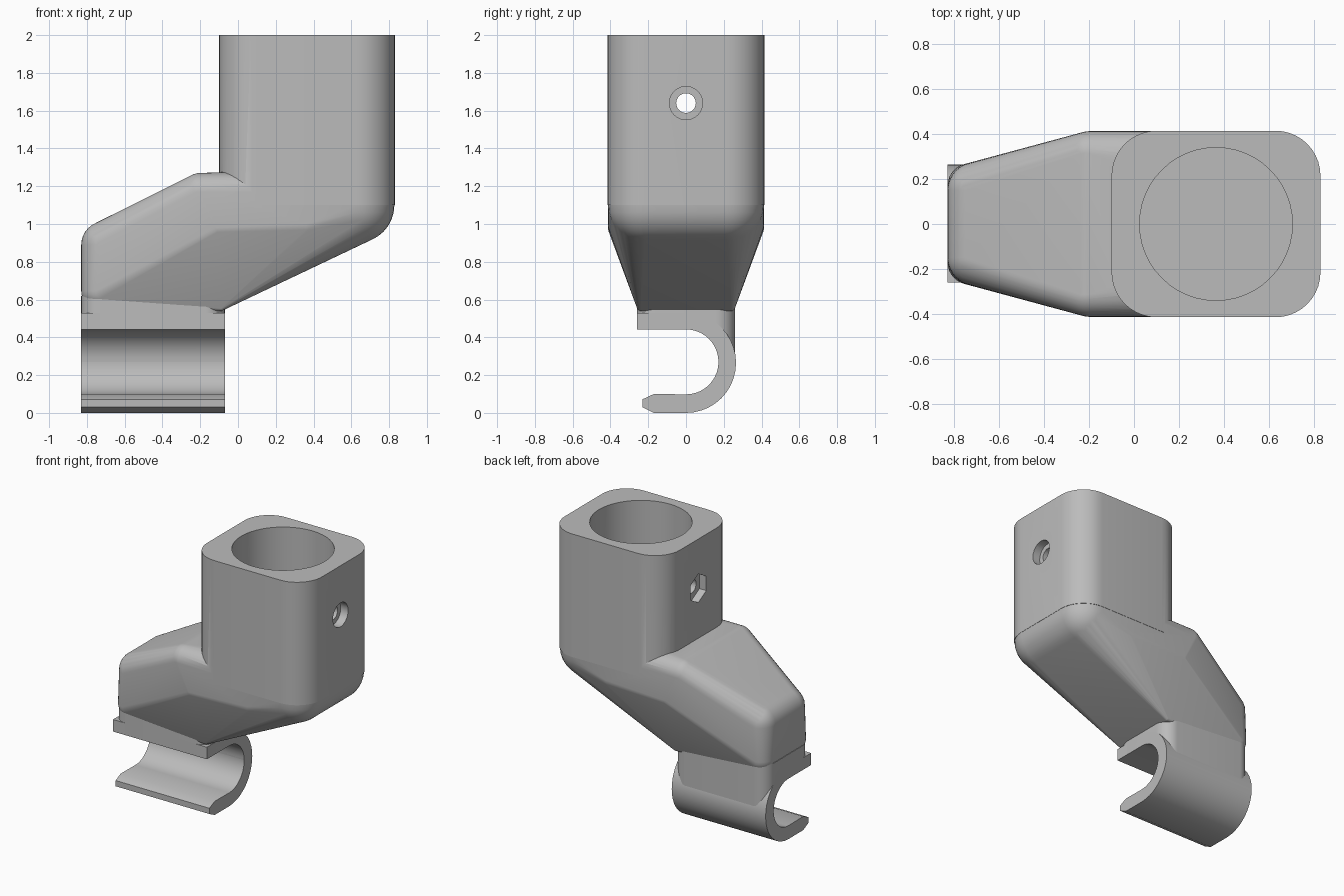
import bpy, bmesh, math
from mathutils import Matrix, Vector

old = bpy.data.objects.get("Cube")
if old:
    bpy.data.objects.remove(old, do_unlink=True)

grey = bpy.data.materials.new("plain grey")
grey.use_nodes = True
grey.diffuse_color = (0.5, 0.5, 0.5, 1)
grey.node_tree.nodes["Principled BSDF"].inputs["Base Color"].default_value = (0.5, 0.5, 0.5, 1)


def finish(name, bm):
    bmesh.ops.recalc_face_normals(bm, faces=bm.faces)
    mesh = bpy.data.meshes.new(name)
    bm.to_mesh(mesh)
    bm.free()
    mesh.materials.append(grey)
    obj = bpy.data.objects.new(name, mesh)
    bpy.context.scene.collection.objects.link(obj)
    return obj


def prism(name, points, depth):
    """Extrude a closed loop of 3D points along a vector."""
    bm = bmesh.new()
    face = bm.faces.new([bm.verts.new(p) for p in points])
    new = bmesh.ops.extrude_face_region(bm, geom=[face])["geom"]
    verts = [v for v in new if isinstance(v, bmesh.types.BMVert)]
    bmesh.ops.translate(bm, verts=verts, vec=Vector(depth))
    return finish(name, bm)


def arc(cx, cy, r, start, end, steps):
    angles = [math.radians(start + (end - start) * i / steps) for i in range(steps + 1)]
    return [(cx + r * math.cos(a), cy + r * math.sin(a)) for a in angles]


def rounded_block(name, x0, x1, half_y, r, z0, z1):
    loop = []
    corners = ((x1 - r, half_y - r), (x0 + r, half_y - r),
               (x0 + r, r - half_y), (x1 - r, r - half_y))
    for i, (cx, cy) in enumerate(corners):
        loop += arc(cx, cy, r, i * 90, i * 90 + 90, 10)
    return prism(name, [(x, y, z0) for x, y in loop], (0, 0, z1 - z0))


def round_cutter(name, r, x0, x1, z, sides):
    """Cutter along x, with one corner pointing up."""
    loop = arc(0, z, r, 90, 450, sides)[:-1]
    return prism(name, [(x0, y, h) for y, h in loop], (x1 - x0, 0, 0))


def boolean(target, tool, operation):
    mod = target.modifiers.new(operation.lower(), "BOOLEAN")
    mod.operation, mod.object, mod.solver = operation, tool, "EXACT"
    bpy.context.view_layer.objects.active = target
    bpy.ops.object.modifier_apply(modifier=mod.name)
    bpy.data.objects.remove(tool, do_unlink=True)


# Offset arm: hull around rounded corners, mirrored in y
corners = [
    (-0.705, 0.15, 0.89, 0.125),   # outer top
    (-0.73, 0.17, 0.645, 0.10),    # outer bottom
    (-0.09, 0.24, 0.56, 0.02),     # inner bottom
    (-0.20, 0.313, 1.17, 0.10),    # shoulder
    (0.10, 0.313, 1.17, 0.10),
    (-0.11, 0.353, 0.98, 0.06),    # widest crease
    (0.36, 0.333, 1.00, 0.08),
    (0.628, 0.213, 1.10, 0.20),    # socket base
]
bm = bmesh.new()
for x, y, z, r in corners:
    for side in (-1, 1):
        bmesh.ops.create_uvsphere(bm, u_segments=32, v_segments=16, radius=r,
                                  matrix=Matrix.Translation((x, y * side, z)))
hull = bmesh.ops.convex_hull(bm, input=bm.verts)
loose = {g for g in hull["geom_interior"] + hull["geom_unused"]
         if isinstance(g, bmesh.types.BMVert)}
bmesh.ops.delete(bm, geom=list(loose), context="VERTS")
keep = {g for g in hull["geom"] if isinstance(g, bmesh.types.BMFace)}
bmesh.ops.delete(bm, geom=[f for f in bm.faces if f not in keep], context="FACES")
bmesh.ops.dissolve_limit(bm, angle_limit=0.01, verts=bm.verts, edges=bm.edges)
body = finish("socket_and_arm", bm)

# Square socket with a round bore
tower = rounded_block("socket", -0.10, 0.83, 0.415, 0.2, 1.1, 2.0)
boolean(body, tower, "UNION")
bore = prism("bore_cutter", [(x, y, 1.15) for x, y in arc(0.365, 0, 0.34, 0, 360, 48)[:-1]],
             (0, 0, 1))
boolean(body, bore, "DIFFERENCE")

# Cross bolt: through hole, round head recess, hexagonal nut recess
for cutter in (round_cutter("bolt_cutter", 0.052, -0.3, 1.0, 1.64, 24),
               round_cutter("head_cutter", 0.088, 0.77, 1.0, 1.64, 24),
               round_cutter("nut_cutter", 0.105, -0.3, -0.045, 1.64, 6)):
    boolean(body, cutter, "DIFFERENCE")

# Neck block between arm and clip, hollowed by the clip opening
neck = rounded_block("neck", -0.83, -0.07, 0.26, 0.1, 0.27, 0.62)
opening = arc(0, 0.27, 0.172, 90, -90, 20) + [(-0.6, 0.098), (-0.6, 0.442)]
boolean(neck, prism("opening_cutter", [(-1, y, z) for y, z in opening], (1.2, 0, 0)),
        "DIFFERENCE")

# C-shaped clip with a chamfered lip
profile = (arc(0, 0.265, 0.265, 90, -90, 20)
           + [(-0.17, 0), (-0.23, 0.03), (-0.23, 0.072), (-0.17, 0.1)]
           + arc(0, 0.27, 0.172, -90, 90, 20)
           + [(-0.26, 0.442), (-0.26, 0.53)])
clip = prism("clip", [(-0.83, y, z) for y, z in profile], (0.76, 0, 0))

# Smooth curves, sharp edges
for obj in (body, neck, clip):
    bpy.ops.object.select_all(action="DESELECT")
    obj.select_set(True)
    bpy.context.view_layer.objects.active = obj
    bpy.ops.object.shade_smooth_by_angle(angle=math.radians(30))
